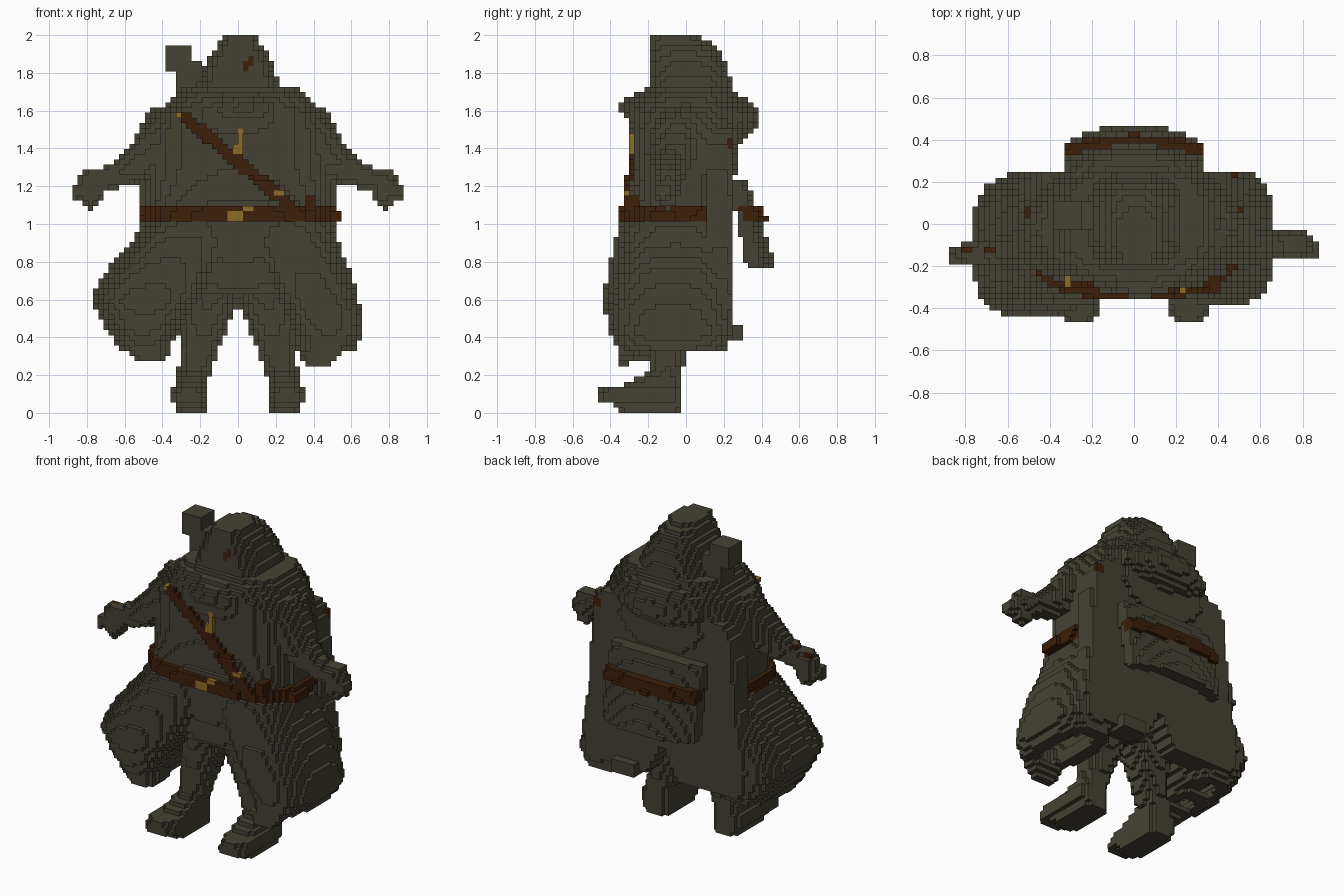
import bpy
import bmesh
from mathutils import Vector

V = 2 / 73                      # edge of one block
NX, NY, NZ = 32, 17, 73         # half width, half depth, full height in blocks

cube = bpy.data.objects.get("Cube")
if cube:
    bpy.data.objects.remove(cube)


def material(name, rgb):
    m = bpy.data.materials.new(name)
    m.use_nodes = True
    m.diffuse_color = (*rgb, 1)
    m.node_tree.nodes["Principled BSDF"].inputs["Base Color"].default_value = (*rgb, 1)
    return m


cloth = material("dark_olive", (0.06, 0.053, 0.035))
leather = material("brown_leather", (0.046, 0.014, 0.003))
brass = material("old_brass", (0.27, 0.155, 0.018))


# Solid shapes: each returns a test for "is this point inside"
def loft(rows, power=3.0, grow=0.0):
    """Stacked rounded rectangles; a row is z, x0, x1, y0, y1."""
    def inside(x, y, z):
        if z < rows[0][0] or z > rows[-1][0]:
            return False
        for a, b in zip(rows, rows[1:]):
            if z <= b[0]:
                t = (z - a[0]) / (b[0] - a[0])
                x0, x1, y0, y1 = (p + (q - p) * t for p, q in zip(a[1:], b[1:]))
                break
        rx, ry = (x1 - x0) / 2 + grow, (y1 - y0) / 2 + grow
        if rx <= 0 or ry <= 0:
            return False
        u, v = abs(x - (x0 + x1) / 2) / rx, abs(y - (y0 + y1) / 2) / ry
        return u < 1 and v < 1 and u ** power + v ** power <= 1
    return inside


def limb(*joints):
    """Tapered tube through joints given as x, y, z, radius."""
    pts = [(Vector(j[:3]), j[3]) for j in joints]
    x_low = min(j[0] - j[3] for j in joints)
    x_high = max(j[0] + j[3] for j in joints)

    def inside(x, y, z):
        if x < x_low or x > x_high:
            return False
        p = Vector((x, y, z))
        for (a, ra), (b, rb) in zip(pts, pts[1:]):
            d = b - a
            t = min(1, max(0, (p - a).dot(d) / d.length_squared))
            if (p - a - d * t).length <= ra + (rb - ra) * t:
                return True
        return False
    return inside


def ball(c, r):
    return lambda x, y, z: (((x - c[0]) / r[0]) ** 2 + ((y - c[1]) / r[1]) ** 2
                            + ((z - c[2]) / r[2]) ** 2) <= 1


def box(x0, x1, y0, y1, z0, z1):
    return lambda x, y, z: x0 < x < x1 and y0 < y < y1 and z0 < z < z1


def both(f, g):
    return lambda x, y, z: g(x, y, z) and f(x, y, z)


def either(*fs):
    return lambda x, y, z: any(f(x, y, z) for f in fs)


# Torso and robe
trunk_rows = [(.62, -.24, .24, -.28, .18), (.7, -.34, .34, -.3, .22), (.9, -.45, .45, -.33, .24),
              (1.05, -.49, .49, -.33, .24), (1.25, -.49, .49, -.29, .26), (1.4, -.5, .5, -.28, .28),
              (1.5, -.47, .47, -.29, .28), (1.6, -.42, .42, -.3, .28), (1.68, -.34, .36, -.27, .27),
              (1.73, -.3, .32, -.19, .24)]
trunk = loft(trunk_rows)
trunk_skin = loft(trunk_rows, grow=.025)

# Flaring coat skirts, hollow near the hem
right_rows = [(.28, -.54, -.38, -.36, -.2), (.33, -.6, -.36, -.36, -.1), (.36, -.64, -.35, -.37, .2),
              (.45, -.7, -.31, -.41, .23), (.6, -.78, -.2, -.44, .24), (.75, -.7, -.1, -.41, .24),
              (.9, -.57, -.02, -.38, .24), (1.02, -.5, 0, -.34, .23)]
left_rows = [(.26, .36, .5, -.36, -.29), (.32, .32, .56, -.36, -.25), (.34, .31, .62, -.36, .22),
             (.42, .29, .67, -.37, .24), (.55, .24, .65, -.39, .24), (.75, .1, .6, -.37, .24),
             (.9, .02, .53, -.36, .24), (1.02, 0, .5, -.34, .23)]


def skirt(rows):
    shell, hollow = loft(rows, 2.8), loft(rows, 2.8, -.075)
    return lambda x, y, z: shell(x, y, z) and not (z < .53 and hollow(x, y, z))


# Square-cornered cape down the back, split between the legs
cape_cloth = loft([(.41, -.57, .55, .11, .245), (.6, -.6, .58, .11, .245), (.9, -.54, .53, .11, .245),
                   (1.1, -.52, .52, .11, .245), (1.4, -.5, .5, .09, .25), (1.52, -.43, .43, .05, .25)], 9)


def cape(x, y, z):
    return abs(x) > (.64 - z) * .5 and cape_cloth(x, y, z)


# Hanging back panel, bowed outward more toward its hem
def panel_band(z0, z1, offset, thick):
    def inside(x, y, z):
        if not (z0 < z < z1 and abs(x) < .34):
            return False
        mid = .29 + (1.23 - z) * .32 - 1.15 * (1.45 - z) * x * x + offset
        return abs(y - mid) < thick
    return inside


# Hood with a flat face
hood = loft([(1.62, -.26, .28, -.24, .27), (1.7, -.23, .25, -.22, .25), (1.8, -.19, .2, -.21, .23),
             (1.88, -.16, .17, -.2, .2), (1.95, -.11, .12, -.2, .15), (2, -.06, .1, -.19, .05)])


def strap(x, y, z):
    on_line = abs(z - (1.33 - .84 * x)) < .045 and -.32 < x < .31
    return on_line and 1.1 < z < 1.6 and y < -.08 and trunk_skin(x, y, z)


# Earlier parts keep the blocks they share with later parts
parts = [
    ("chest_medallion", brass, either(box(0, .04, -.31, -.26, 1.36, 1.5),
                                      box(-.04, 0, -.31, -.26, 1.36, 1.43))),
    ("belt_buckle", brass, both(either(box(-.05, -.01, -.4, -.3, 1.01, 1.08),
                                       box(.02, .07, -.4, -.3, 1.06, 1.1),
                                       box(0, .04, -.4, -.3, 1.01, 1.06)), trunk_skin)),
    ("strap_studs", brass, either(box(-.33, -.29, -.31, -.12, 1.55, 1.59),
                                  box(.2, .24, -.34, -.26, 1.15, 1.19))),
    ("shoulder_strap", leather, strap),
    ("cape_stud", leather, box(.43, .49, .21, .25, 1.4, 1.44)),
    ("cape", cloth, cape),
    ("belt", leather, both(trunk_skin, box(-1, 1, -1, .2, 1.015, 1.1))),
    ("belt_pouch", leather, either(box(.35, .41, -.33, -.24, 1.08, 1.16),
                                   box(.47, .54, -.2, -.05, 1.02, 1.06))),
    ("back_belt", leather, panel_band(1.015, 1.1, .03, .04)),
    ("hood_pin", leather, either(box(.05, .08, -.2, -.15, 1.83, 1.88),
                                 box(.02, .06, -.2, -.15, 1.82, 1.85))),
    ("robe", cloth, trunk),
    ("right_skirt", cloth, skirt(right_rows)),
    ("left_skirt", cloth, skirt(left_rows)),
    ("back_hem_fold", cloth, box(.16, .32, .16, .31, .37, .47)),
    ("back_panel", cloth, panel_band(.77, 1.24, 0, .038)),
    ("hood", cloth, both(hood, box(-1, 1, -.19, 1, 1, 2.1))),
    ("hood_drape", cloth, both(ball((0, .17, 1.56), (.35, .21, .15)), box(-1, 1, 0, 1, 1.42, 2))),
    ("neck_scarf", cloth, ball((.03, -.22, 1.61), (.2, .13, .075))),
    ("shoulder_bundle", cloth, either(box(-.38, -.24, -.03, .1, 1.81, 1.95),
                                      box(-.33, -.19, -.03, .12, 1.62, 1.85))),
    ("cuff_studs", leather, either(box(-.82, -.78, -.15, -.11, 1.24, 1.3),
                                   box(-.72, -.67, -.15, -.11, 1.26, 1.31))),
]

# Arms, hands, legs and feet on either side
for side, s, arm_y in (("right", -1, -.14), ("left", 1, -.1)):
    sleeve = limb((s * .36, -.04, 1.46, .17), (s * .52, arm_y + .02, 1.32, .1),
                  (s * .66, arm_y, 1.25, .065), (s * .76, arm_y, 1.23, .06))
    hand = either(ball((s * .78, arm_y, 1.19), (.07, .065, .11)),
                  limb((s * .76, arm_y, 1.2, .06), (s * .85, arm_y - .02, 1.17, .04)))
    leg = limb((s * .15, -.09, .64, .16), (s * .2, -.1, .36, .1),
               (s * .235, -.105, .2, .085), (s * .24, -.105, .0, .08))
    spans = [(0, .16, .33, -.35, -.02), (.04, .16, .34, -.38, -.02), (.05, .16, .36, -.48, -.02),
             (.12, .17, .36, -.47, -.02), (.15, .17, .33, -.34, -.02), (.21, .17, .31, -.2, -.02)]
    foot = loft([(z, min(s * a, s * b), max(s * a, s * b), c, d) for z, a, b, c, d in spans], 3.5)
    parts += [(side + "_sleeve", cloth, sleeve), (side + "_hand", cloth, hand),
              (side + "_leg", cloth, leg), (side + "_boot", cloth, foot)]

# Fill the block grid
owner = {}
for k in range(NZ):
    for j in range(-NY, NY):
        for i in range(-NX, NX):
            p = ((i + .5) * V, (j + .5) * V, (k + .5) * V)
            for n, part in enumerate(parts):
                if part[2](*p):
                    owner[i, j, k] = n
                    break

# Skin each part with the block sides that face open air
for n, (name, mat, _) in enumerate(parts):
    bm = bmesh.new()
    corners = {}

    def corner(c):
        if c not in corners:
            corners[c] = bm.verts.new([q * V for q in c])
        return corners[c]

    for cell in [c for c, o in owner.items() if o == n]:
        for axis in range(3):
            for step in (0, 1):
                near = list(cell)
                near[axis] += 2 * step - 1
                if tuple(near) in owner:
                    continue
                quad = []
                for u, v in ((0, 0), (1, 0), (1, 1), (0, 1)):
                    c = list(cell)
                    c[axis] += step
                    c[(axis + 1) % 3] += u
                    c[(axis + 2) % 3] += v
                    quad.append(corner(tuple(c)))
                bm.faces.new(quad if step else quad[::-1])
    mesh = bpy.data.meshes.new(name)
    bm.to_mesh(mesh)
    bm.free()
    mesh.materials.append(mat)
    if len(mesh.polygons):
        bpy.context.collection.objects.link(bpy.data.objects.new(name, mesh))
